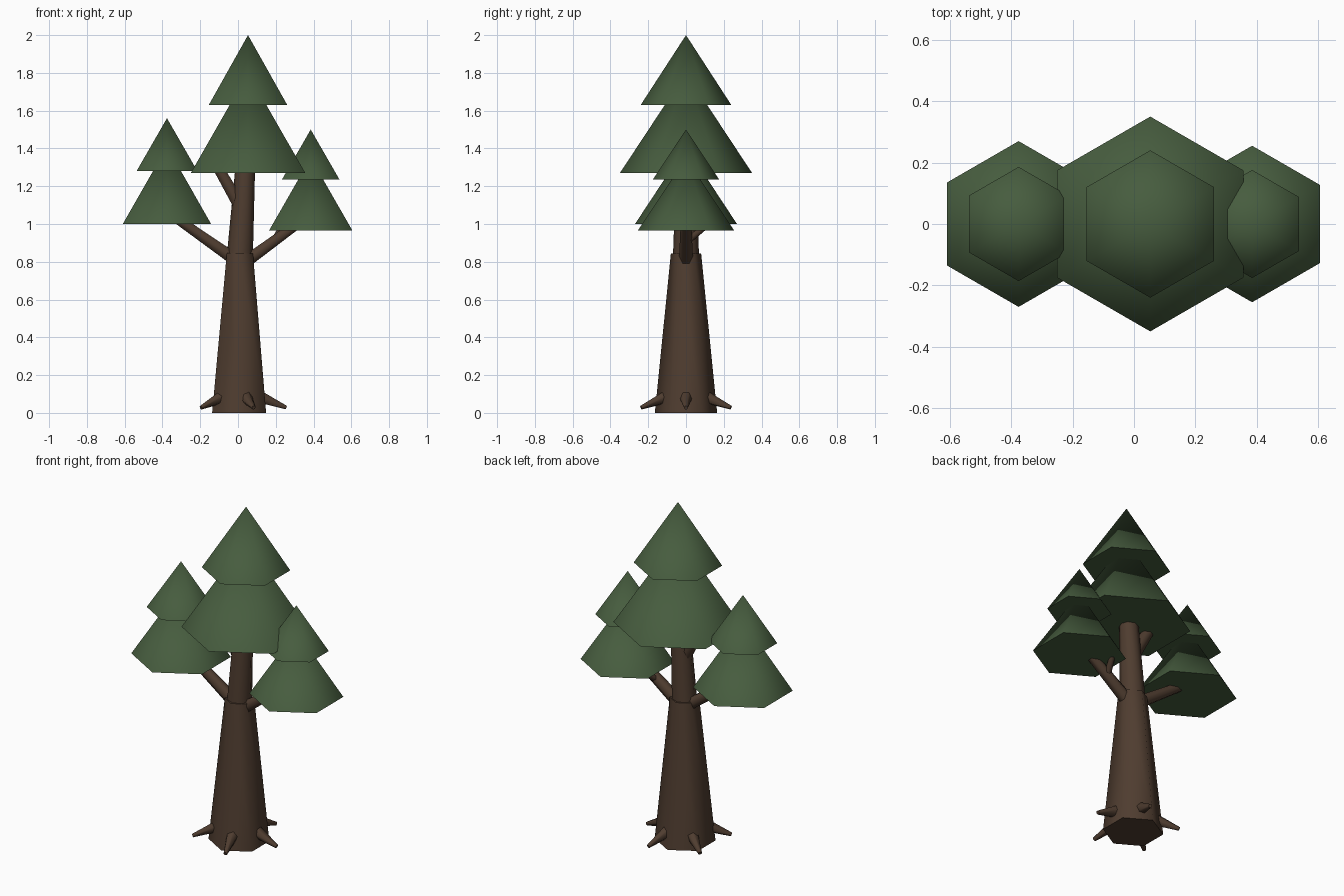
import bpy, math
from mathutils import Vector, Matrix

cube = bpy.data.objects.get("Cube")
if cube:
    bpy.data.objects.remove(cube, do_unlink=True)


def make_material(name, color):
    mat = bpy.data.materials.new(name)
    mat.use_nodes = True
    mat.diffuse_color = color
    mat.node_tree.nodes["Principled BSDF"].inputs["Base Color"].default_value = color
    return mat


bark = make_material("bark_brown", (0.078, 0.046, 0.029, 1))
needles = make_material("needle_green", (0.062, 0.108, 0.049, 1))


def tapered(name, start, end, r1, r2, mat, sides=6):
    """Tapered prism (or cone when r2 is 0) running from start to end."""
    start, end = Vector(start), Vector(end)
    axis = end - start
    bpy.ops.mesh.primitive_cone_add(vertices=sides, radius1=r1, radius2=r2,
                                    depth=axis.length, end_fill_type='NGON')
    obj = bpy.context.object
    obj.name = name
    # Keep a corner towards y on upright parts, then tilt onto the axis
    tilt = Vector((0, 0, 1)).rotation_difference(axis.normalized()).to_matrix().to_4x4()
    obj.matrix_world = Matrix.Translation((start + end) / 2) @ tilt
    obj.data.materials.append(mat)
    bpy.ops.object.shade_smooth_by_angle(angle=math.radians(65))
    return obj


# Trunk
tapered("lower_trunk", (0.006, 0, 0), (0.01, 0, 0.845), 0.165, 0.08, bark)
tapered("upper_trunk", (0.008, 0, 0.80), (0.042, 0, 1.36), 0.07, 0.05, bark, 8)

# Branches
tapered("left_branch", (0.37, 0, 1.04), (0.02, 0, 0.785), 0.027, 0.038, bark)
tapered("right_branch", (-0.37, 0, 1.06), (0.0, 0, 0.80), 0.027, 0.038, bark)
tapered("upper_branch", (0.02, 0, 1.08), (-0.13, 0, 1.34), 0.04, 0.03, bark)
tapered("twig", (0.19, 0.0, 0.905), (0.24, 0.12, 1.0), 0.02, 0.014, bark)

# Roots fanning out around the foot
for i in range(5):
    a = math.tau * i / 5
    out = Vector((math.cos(a), math.sin(a), 0))
    base = Vector((0.006, 0, 0))
    tapered(f"root_{i + 1}", base + out * 0.11 + Vector((0, 0, 0.085)),
            base + out * 0.25 + Vector((0, 0, 0.028)), 0.036, 0.011, bark)

# Foliage tiers: name, centre x, base height, tip height, radius
tiers = [
    ("crown_lower", 0.053, 1.27, 1.80, 0.35),
    ("crown_upper", 0.053, 1.63, 2.00, 0.24),
    ("right_foliage_lower", -0.376, 1.00, 1.41, 0.27),
    ("right_foliage_upper", -0.376, 1.28, 1.56, 0.186),
    ("left_foliage_lower", 0.385, 0.965, 1.35, 0.255),
    ("left_foliage_upper", 0.385, 1.235, 1.50, 0.176),
]
for name, x, low, tip, radius in tiers:
    tapered(name, (x, 0, low), (x, 0, tip), radius, 0, needles)
